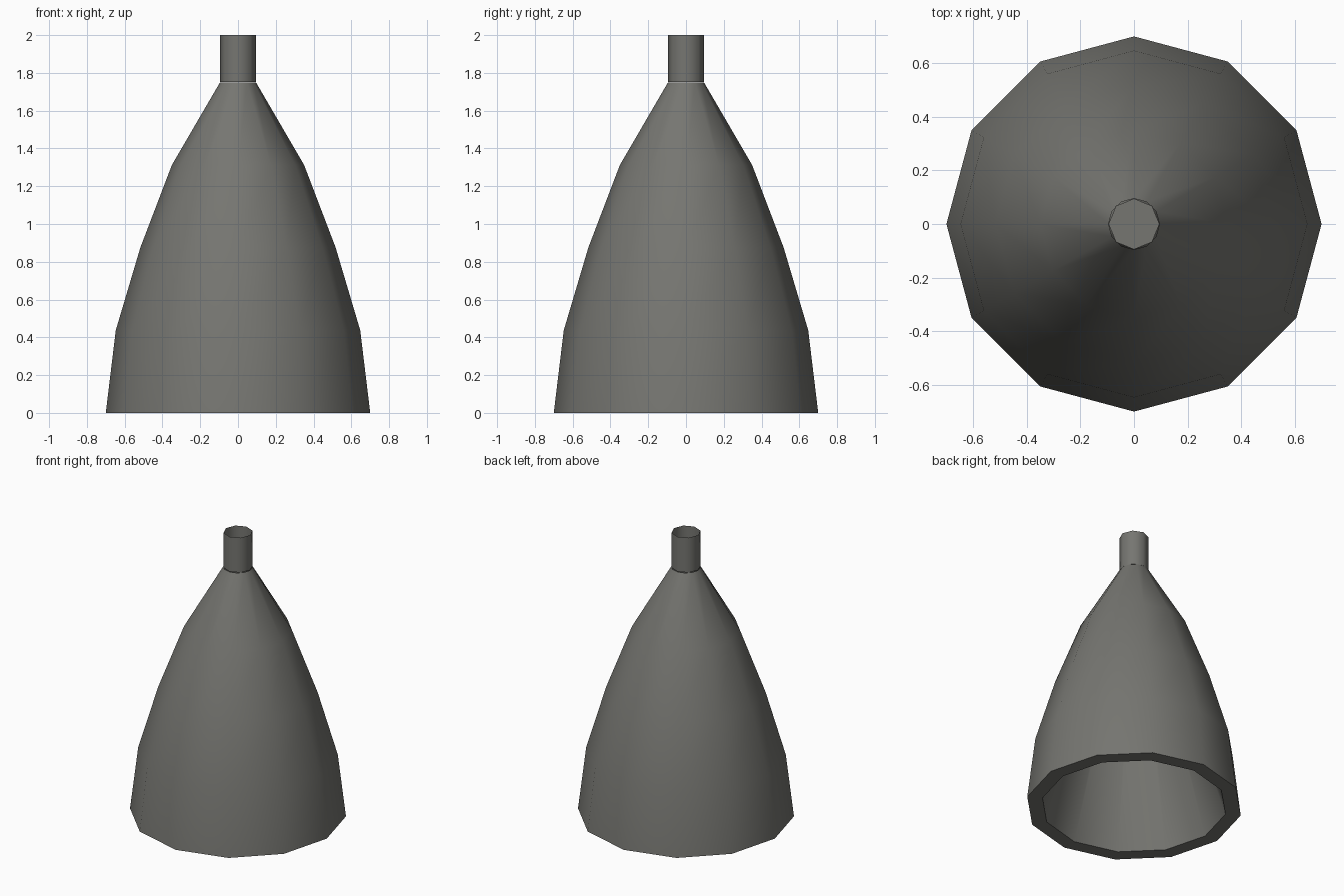
import bpy, bmesh, math

if "Cube" in bpy.data.objects:
    bpy.data.objects.remove(bpy.data.objects["Cube"])

metal = bpy.data.materials.new("dark warm grey metal")
metal.diffuse_color = (0.18, 0.18, 0.165, 1)
metal.use_nodes = True
metal.node_tree.nodes["Principled BSDF"].inputs["Base Color"].default_value = metal.diffuse_color


def lathe(name, profile, sides, caps=()):
    """Turn (radius, height) points around z; cap the listed rings."""
    bm = bmesh.new()
    rings = []
    for r, z in profile:
        rings.append([bm.verts.new((r * math.cos(2 * math.pi * i / sides),
                                    r * math.sin(2 * math.pi * i / sides), z))
                      for i in range(sides)])
    for a, b in zip(rings, rings[1:]):
        for i in range(sides):
            j = (i + 1) % sides
            bm.faces.new((a[i], a[j], b[j], b[i]))
    for c in caps:
        bm.faces.new(rings[c])
    mesh = bpy.data.meshes.new(name)
    bm.to_mesh(mesh)
    bm.free()
    mesh.materials.append(metal)
    obj = bpy.data.objects.new(name, mesh)
    bpy.context.collection.objects.link(obj)
    bpy.ops.object.select_all(action='DESELECT')
    obj.select_set(True)
    bpy.context.view_layer.objects.active = obj
    bpy.ops.object.shade_smooth_by_angle(angle=math.radians(50))
    return obj


# Thick-walled bell: straight inner cone, flat rim, curved outside
inner = [(0.06, 1.72), (0.60, 0)]
outer = [(0.70, 0), (0.647, 0.4375), (0.517, 0.875), (0.35, 1.3125), (0.095, 1.75)]
lathe("nozzle_bell", inner + outer, 12)

# Thin open feed pipe on top, closed where it meets the bell
lathe("feed_pipe", [(0.095, 1.752), (0.095, 2.0)], 8, caps=(0,))
